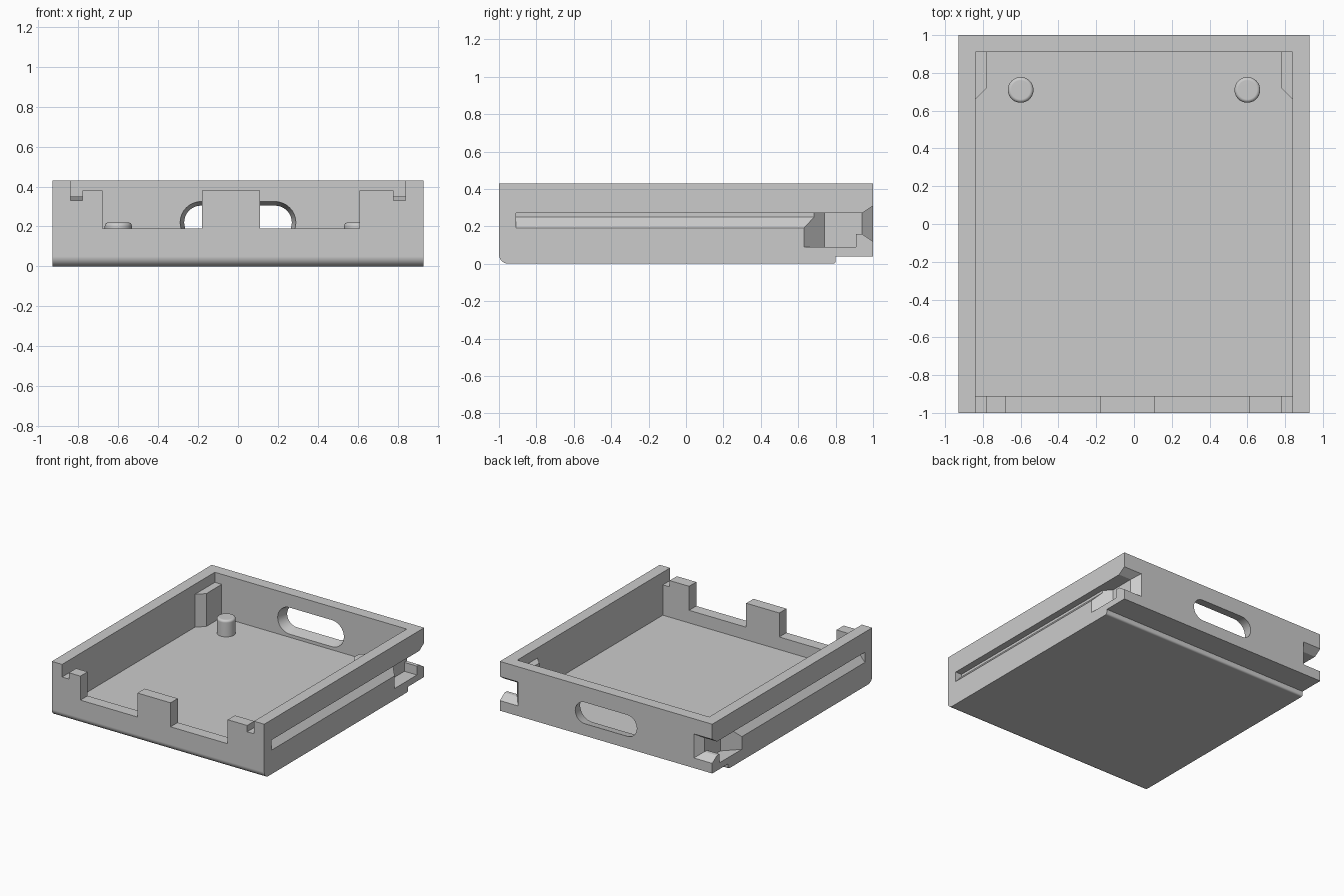
import bpy
import bmesh
from math import sin, cos, pi, radians

if "Cube" in bpy.data.objects:
    bpy.data.objects.remove(bpy.data.objects["Cube"])

grey = bpy.data.materials.new("light grey")
grey.use_nodes = True
COLOUR = (0.6, 0.6, 0.6, 1)
grey.diffuse_color = COLOUR
grey.node_tree.nodes["Principled BSDF"].inputs["Base Color"].default_value = COLOUR


def loft(name, ring_a, ring_b):
    """Closed solid between two matching rings of 3D points."""
    bm = bmesh.new()
    a = [bm.verts.new(p) for p in ring_a]
    b = [bm.verts.new(p) for p in ring_b]
    bm.faces.new(a)
    bm.faces.new(b)
    for i in range(len(a)):
        j = (i + 1) % len(a)
        bm.faces.new((a[i], a[j], b[j], b[i]))
    bmesh.ops.recalc_face_normals(bm, faces=bm.faces)
    mesh = bpy.data.meshes.new(name)
    bm.to_mesh(mesh)
    bm.free()
    mesh.materials.append(grey)
    obj = bpy.data.objects.new(name, mesh)
    bpy.context.collection.objects.link(obj)
    return obj


def prism(name, axis, points, lo, hi):
    """Extrude a flat profile along an axis (0 = x, 1 = y, 2 = z)."""
    def ring(level):
        return [p[:axis] + (level,) + p[axis:] for p in points]
    return loft(name, ring(lo), ring(hi))


def box(name, x, y, z):
    return prism(name, 2, [(x[0], y[0]), (x[1], y[0]), (x[1], y[1]), (x[0], y[1])], *z)


def arc(cx, cy, r, start, end, steps):
    angles = [radians(start + (end - start) * i / steps) for i in range(steps + 1)]
    return [(cx + r * cos(t), cy + r * sin(t)) for t in angles]


def combine(target, tool, operation):
    mod = target.modifiers.new("combine", 'BOOLEAN')
    mod.operation = operation
    mod.solver = 'EXACT'
    mod.object = tool
    tool.hide_render = True
    bpy.context.view_layer.objects.active = target
    bpy.ops.object.modifier_apply(modifier=mod.name)
    bpy.data.objects.remove(tool)


def smooth(obj):
    bpy.ops.object.select_all(action='DESELECT')
    obj.select_set(True)
    bpy.context.view_layer.objects.active = obj
    bpy.ops.object.shade_smooth_by_angle(angle=radians(30))
    mod = obj.modifiers.new("flat_normals", 'WEIGHTED_NORMAL')
    mod.keep_sharp = True


# Tray block: rounded front lower edge, raised step under the back
profile = (arc(-0.95, 0.05, 0.05, 180, 270, 10) + arc(0.785, 0.015, 0.015, -90, 0, 4)
           + [(0.8, 0.04), (1, 0.04), (1, 0.43), (-1, 0.43)])
tray = prism("tray", 0, profile, -0.93, 0.93)

# Inside of the tray
combine(tray, box("cavity", (-0.84, 0.84), (-0.91, 0.91), (0.09, 0.6)), 'DIFFERENCE')

# Front wall cut down to tabs with a narrow slot at each end
front = [(-0.84, 0.33), (-0.78, 0.33), (-0.78, 0.38), (-0.68, 0.38), (-0.68, 0.19),
         (-0.18, 0.19), (-0.18, 0.38), (0.11, 0.38), (0.11, 0.19), (0.61, 0.19),
         (0.61, 0.38), (0.78, 0.38), (0.78, 0.33), (0.84, 0.33), (0.84, 0.6), (-0.84, 0.6)]
combine(tray, prism("front_cut", 1, front, -1.1, -0.9), 'DIFFERENCE')

for s in (1, -1):
    # Chamfered block in the inner back corner
    block = [(s * 0.78, 0.72), (s * 0.84, 0.66), (s * 0.88, 0.66), (s * 0.88, 0.95), (s * 0.78, 0.95)]
    combine(tray, prism("corner_block", 2, block, 0.05, 0.35), 'UNION')

    # Long side groove with a sloping floor
    groove = [(s * 0.95, 0.168), (s * 0.875, 0.25), (s * 0.875, 0.27), (s * 0.95, 0.27)]
    combine(tray, prism("groove", 1, groove, -0.91, 0.72), 'DIFFERENCE')

    # Latch pocket, its channel to the back, and the flared opening
    pocket = [(s * 0.95, 0.61), (s * 0.82, 0.74), (s * 0.82, 0.91), (s * 0.95, 0.91)]
    combine(tray, prism("pocket", 2, pocket, 0.09, 0.27), 'DIFFERENCE')
    combine(tray, box("channel", sorted((s * 0.82, s * 0.95)), (0.89, 0.96), (0.16, 0.27)), 'DIFFERENCE')

    def mouth(y, x, low, high):
        return [(s * x, y, low), (s * 0.99, y, low), (s * 0.99, y, high), (s * x, y, high)]
    combine(tray, loft("flare", mouth(0.94, 0.82, 0.16, 0.27), mouth(1.06, 0.72, 0.08, 0.35)), 'DIFFERENCE')


# Tapered handle slot through the back wall
def stadium(y, r):
    outline = arc(0.185, 0.22, r, -90, 90, 16) + arc(-0.185, 0.22, r, 90, 270, 16)
    return [(x, y, z) for x, z in outline]


combine(tray, loft("handle_slot", stadium(0.88, 0.112), stadium(1.03, 0.078)), 'DIFFERENCE')
smooth(tray)

# Two round posts with softened tops
for name, x in (("left_post", 0.6), ("right_post", -0.6)):
    bpy.ops.mesh.primitive_cylinder_add(vertices=40, radius=0.068, depth=0.14, location=(x, 0.71, 0.15))
    post = bpy.context.object
    post.name = name
    post.data.materials.append(grey)
    bm = bmesh.new()
    bm.from_mesh(post.data)
    rim = [e for e in bm.edges if all(v.co.z > 0 for v in e.verts)]
    bmesh.ops.bevel(bm, geom=rim, offset=0.018, segments=4, profile=0.5, affect='EDGES')
    bm.to_mesh(post.data)
    bm.free()
    smooth(post)
